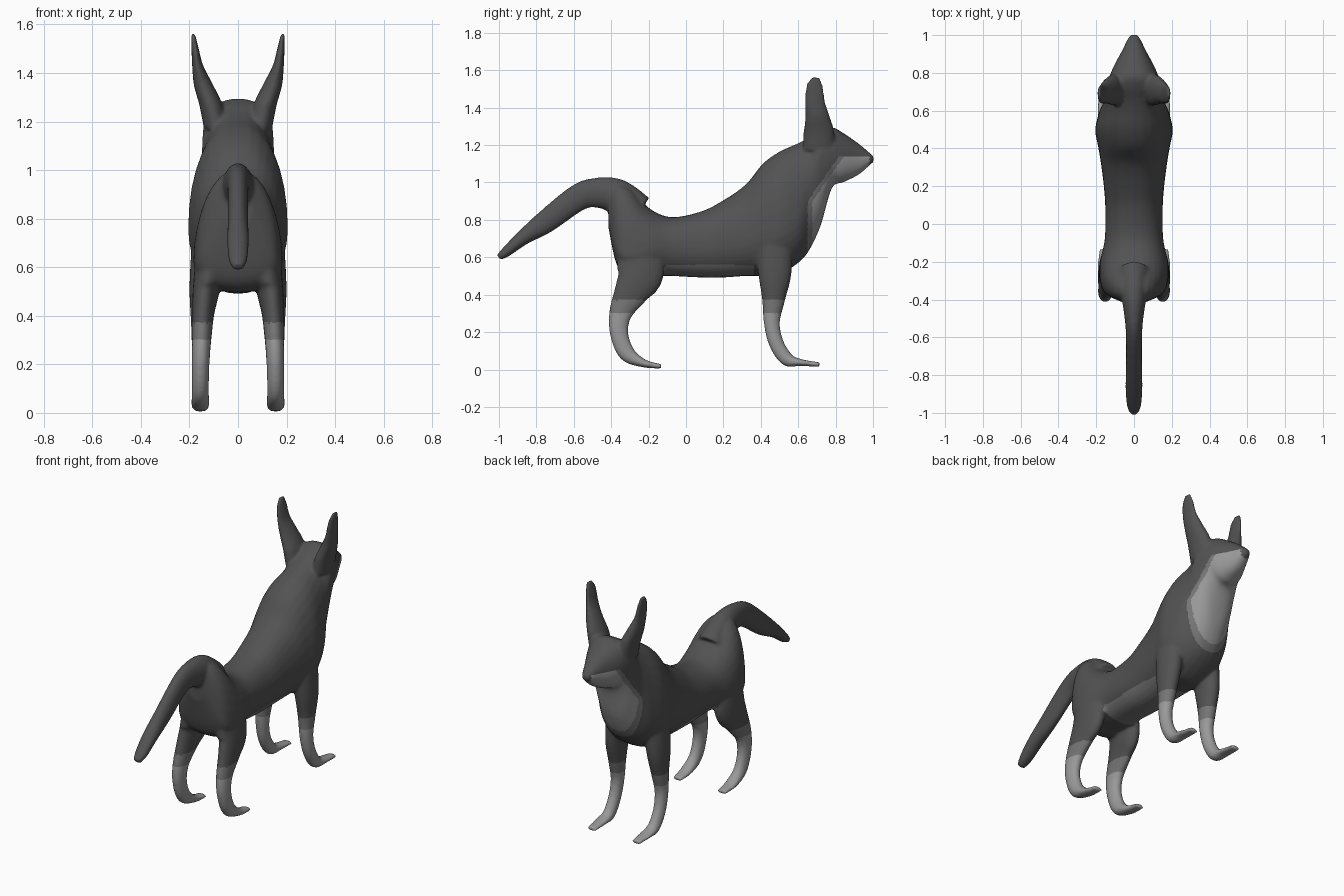
import bpy, math
from mathutils import Vector

if "Cube" in bpy.data.objects:
    bpy.data.objects.remove(bpy.data.objects["Cube"])

def smooth_rows(rows, n=5):
    """Catmull-Rom interpolation through rows of numbers."""
    out = []
    for i in range(len(rows) - 1):
        p0, p1 = rows[max(i - 1, 0)], rows[i]
        p2, p3 = rows[i + 1], rows[min(i + 2, len(rows) - 1)]
        for k in range(n):
            t = k / n
            out.append([0.5 * (2 * b + (c - a) * t + (2 * a - 5 * b + 4 * c - d) * t * t
                        + (3 * b - a - 3 * c + d) * t ** 3)
                        for a, b, c, d in zip(p0, p1, p2, p3)])
    out.append(list(rows[-1]))
    return out

def skin(name, rings):
    """Closed surface through rings of equal size."""
    n = len(rings[0])
    verts = [v for r in rings for v in r]
    faces = [(i * n + j, i * n + (j + 1) % n, (i + 1) * n + (j + 1) % n, (i + 1) * n + j)
             for i in range(len(rings) - 1) for j in range(n)]
    faces += [tuple(range(n))[::-1], tuple(range(len(verts) - n, len(verts)))]
    me = bpy.data.meshes.new(name)
    me.from_pydata(verts, [], faces)
    ob = bpy.data.objects.new(name, me)
    bpy.context.collection.objects.link(ob)
    return ob

def tube(name, rows, side=1, n=24):
    """Rows: x, y, z, half width in x, half thickness in the path plane."""
    rows = smooth_rows(rows)
    pts = [Vector(r[:3]) for r in rows]
    rings = []
    for i, r in enumerate(rows):
        t = pts[min(i + 1, len(pts) - 1)] - pts[max(i - 1, 0)]
        up = Vector((0, -t.z, t.y)).normalized()
        ring = []
        for k in range(n):
            a = 2 * math.pi * k / n
            p = pts[i] + Vector((1, 0, 0)) * r[3] * math.cos(a) + up * r[4] * math.sin(a)
            ring.append((p.x * side, p.y, p.z))
        rings.append(ring)
    return skin(name, rings)

def trunk(name, rows, n=32):
    """Rows: y, top, bottom, height of widest point, half width."""
    rings = []
    for y, top, bot, mid, w in smooth_rows(rows):
        ring = []
        for k in range(n):
            a = 2 * math.pi * k / n
            c, s = math.cos(a), math.sin(a)
            h = top - mid if s > 0 else mid - bot
            ring.append((w * math.copysign(abs(c) ** 0.85, c), y,
                         mid + h * math.copysign(abs(s) ** 0.95, s)))
        rings.append(ring)
    return skin(name, rings)

# Torso, neck and head in one run
parts = [trunk("torso", [
    (-.415, .97, .76, .84, .06), (-.37, 1.0, .56, .66, .15), (-.30, .975, .50, .62, .18),
    (-.20, .865, .50, .64, .18), (-.08, .815, .50, .66, .155), (.08, .845, .492, .65, .152),
    (.20, .905, .492, .68, .16), (.32, .99, .50, .70, .175), (.41, 1.10, .50, .74, .19),
    (.50, 1.165, .51, .76, .205), (.60, 1.21, .57, .82, .182), (.66, 1.24, .64, .97, .155),
    (.72, 1.275, .77, 1.15, .145), (.78, 1.295, .97, 1.16, .13), (.84, 1.265, 1.0, 1.14, .105),
    (.92, 1.21, 1.04, 1.13, .062), (.98, 1.16, 1.09, 1.125, .033), (1.003, 1.14, 1.11, 1.125, .015)])]

# Tail
parts.append(tube("tail", [
    (0, -.26, .84, .09, .10), (0, -.37, .925, .07, .095), (0, -.48, .945, .052, .08),
    (0, -.58, .917, .043, .072), (0, -.75, .79, .042, .062), (0, -.87, .706, .045, .041),
    (0, -.96, .63, .038, .028), (0, -1.002, .60, .022, .017)]))

# Legs and ears, mirrored
hind = [(.11, -.25, .64, .065, .12), (.130, -.245, .51, .056, .125), (.142, -.29, .42, .046, .095),
        (.150, -.35, .30, .039, .062), (.154, -.357, .19, .036, .049), (.155, -.315, .085, .035, .044),
        (.155, -.225, .033, .038, .022), (.155, -.132, .017, .03, .012)]
fore = [(.12, .47, .72, .07, .10), (.142, .475, .52, .058, .09), (.148, .468, .374, .046, .062),
        (.152, .459, .25, .038, .043), (.155, .483, .14, .035, .04), (.155, .54, .055, .035, .037),
        (.155, .61, .038, .038, .019), (.155, .715, .026, .03, .012)]
ear = [(.09, .71, 1.17, .05, .085), (.112, .71, 1.27, .048, .082), (.142, .702, 1.35, .04, .065),
       (.166, .69, 1.43, .023, .053), (.178, .688, 1.51, .014, .047), (.185, .697, 1.562, .008, .024)]
for side, tag in ((1, "right"), (-1, "left")):
    parts += [tube("hind_leg_" + tag, hind, side), tube("front_leg_" + tag, fore, side),
              tube("ear_" + tag, ear, side)]

# Fuse all parts into one smooth skin
bpy.ops.object.select_all(action='DESELECT')
for p in parts:
    p.select_set(True)
body = parts[0]
bpy.context.view_layer.objects.active = body
bpy.ops.object.join()
body.name = "dog_body"
bpy.ops.object.mode_set(mode='EDIT')
bpy.ops.mesh.select_all(action='SELECT')
bpy.ops.mesh.normals_make_consistent(inside=False)
bpy.ops.object.mode_set(mode='OBJECT')
m = body.modifiers.new("fuse", 'REMESH')
m.mode, m.voxel_size = 'VOXEL', 0.009
s = body.modifiers.new("soften", 'SMOOTH')
s.factor, s.iterations = 0.5, 5
for name in ("fuse", "soften"):
    bpy.ops.object.modifier_apply(modifier=name)
bpy.ops.object.shade_smooth()

# Fur colours: dark coat, pale legs, throat and belly
body.data.materials.clear()
for name, v in (("coat", .085), ("blend", .18), ("pale", .32)):
    mat = bpy.data.materials.new(name)
    mat.diffuse_color = (v, v, v, 1)
    mat.use_nodes = True
    mat.node_tree.nodes["Principled BSDF"].inputs["Base Color"].default_value = mat.diffuse_color
    body.data.materials.append(mat)
for f in body.data.polygons:
    x, y, z = f.center
    d = y - .65 - max(0, z - .9) * .7
    throat = z < 1.14 and z > .55 and y < .98 and d > 0
    belly = z < .56 and abs(x) < .13 and -.12 < y < .36
    if z < .30 or (throat and d > .025):
        f.material_index = 2
    elif z < .37 or throat or belly:
        f.material_index = 1
    else:
        f.material_index = 0
